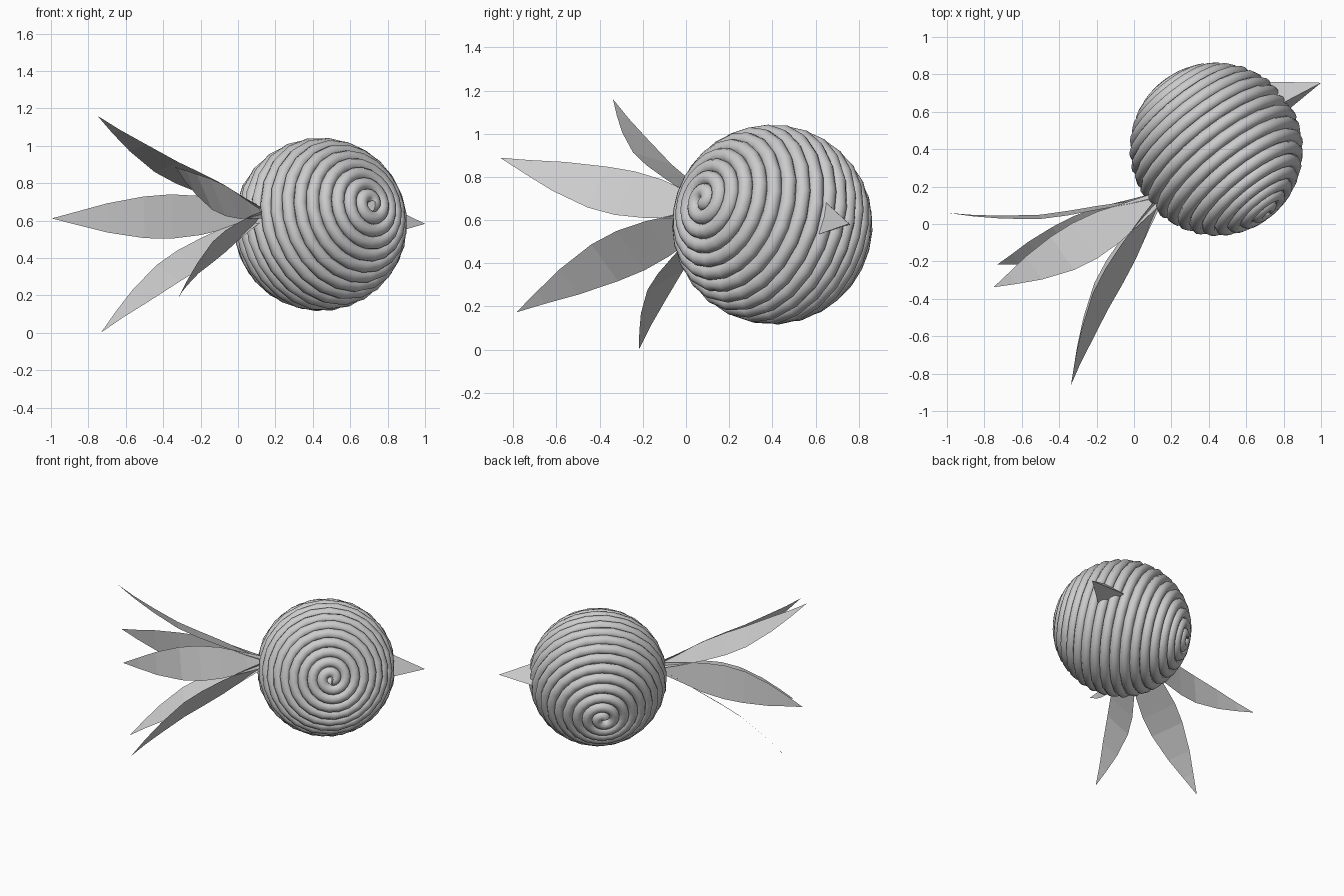
import bpy
import math
from mathutils import Vector

if "Cube" in bpy.data.objects:
    bpy.data.objects.remove(bpy.data.objects["Cube"])


def add_mesh(name, verts, faces):
    me = bpy.data.meshes.new(name)
    me.from_pydata([tuple(v) for v in verts], [], faces)
    me.update()
    ob = bpy.data.objects.new(name, me)
    bpy.context.collection.objects.link(ob)
    return ob


# Body: one cord wound pole to pole around a sphere
CENTER = Vector((0.44, 0.40, 0.58))
POLE = Vector((0.62, -0.74, 0.26)).normalized()
CORD = 0.036
RADIUS = 0.466 - CORD
TURNS, STEPS = 20, 20
side = POLE.orthogonal().normalized()
other = POLE.cross(side)

curve = bpy.data.curves.new("wound_body", 'CURVE')
curve.dimensions = '3D'
curve.bevel_depth = CORD
curve.bevel_resolution = 3
curve.use_fill_caps = True
count = TURNS * STEPS
spline = curve.splines.new('POLY')
spline.points.add(count)
for i, p in enumerate(spline.points):
    u = 0.01 + 0.98 * i / count
    theta, phi = math.pi * u, 2 * math.pi * TURNS * u
    ring = side * math.cos(phi) + other * math.sin(phi)
    pos = CENTER + RADIUS * (POLE * math.cos(theta) + ring * math.sin(theta))
    p.co = (*pos, 1)
body = bpy.data.objects.new("wound_body", curve)
bpy.context.collection.objects.link(body)
bpy.context.view_layer.objects.active = body
body.select_set(True)
bpy.ops.object.convert(target='MESH')
body = bpy.context.view_layer.objects.active
bpy.ops.object.shade_smooth_by_angle(angle=math.radians(50))

# Beak: three-sided pyramid sunk into the body
tip = Vector((1.0, 0.755, 0.583))
rim = [(0.81, 0.655, 0.676), (0.84, 0.623, 0.537), (0.755, 0.76, 0.58)]
base = [tip + (Vector(c) - tip) * 1.15 for c in rim]
add_mesh("beak", [tip] + base, [(0, 1, 2), (0, 2, 3), (0, 3, 1), (3, 2, 1)])

# Tail feathers: five thin leaves fanned round the tail axis
ROOT = Vector((0.15, 0.15, 0.64))
AXIS = Vector((-0.80, -0.595, -0.075)).normalized()
first = Vector((-0.37, 0.49, 0.045))
first = (first - AXIS * first.dot(AXIS)).normalized()
cross = AXIS.cross(first)
# distance along axis, distance out from axis, half width
PROFILE = [(0.0, 0.0, 0.03), (0.15, 0.07, 0.065), (0.32, 0.158, 0.105),
           (0.46, 0.228, 0.119), (0.59, 0.30, 0.112), (0.75, 0.418, 0.078),
           (0.87, 0.517, 0.037), (0.97, 0.61, 0.001)]
for k in range(5):
    a = 2 * math.pi * k / 5
    out = first * math.cos(a) + cross * math.sin(a)
    wide = AXIS.cross(out)
    verts, faces = [], []
    for t, r, w in PROFILE:
        mid = ROOT + AXIS * t + out * r
        verts += [mid - wide * w, mid + wide * w]
    for i in range(len(PROFILE) - 1):
        j = 2 * i
        faces.append((j, j + 1, j + 3, j + 2))
    add_mesh(f"tail_feather_{k + 1}", verts, faces)
